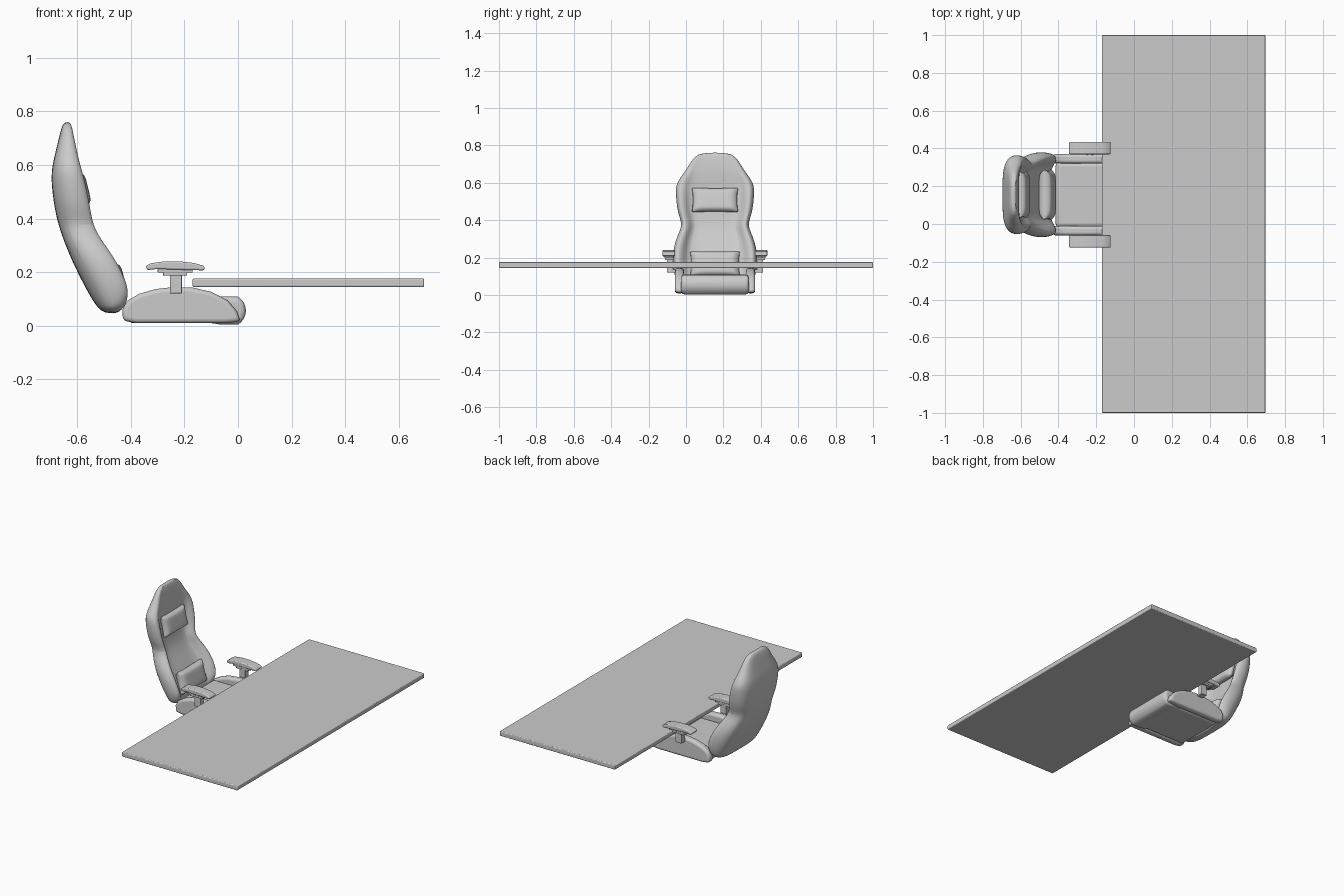
import bpy, bmesh, math
from mathutils import Vector

if "Cube" in bpy.data.objects:
    bpy.data.objects.remove(bpy.data.objects["Cube"])

CY = 0.155  # chair centre line in y


def add_mesh(name, verts, faces):
    me = bpy.data.meshes.new(name)
    me.from_pydata(verts, [], faces)
    bm = bmesh.new()
    bm.from_mesh(me)
    bmesh.ops.recalc_face_normals(bm, faces=bm.faces)
    bm.to_mesh(me)
    bm.free()
    ob = bpy.data.objects.new(name, me)
    bpy.context.collection.objects.link(ob)
    return ob


def smooth(ob, bevel=0, segs=3, subsurf=0):
    if bevel:
        m = ob.modifiers.new("bevel", 'BEVEL')
        m.width, m.segments = bevel, segs
        m.limit_method, m.angle_limit = 'ANGLE', math.radians(40)
    if subsurf:
        m = ob.modifiers.new("subsurf", 'SUBSURF')
        m.levels = m.render_levels = subsurf
    bpy.ops.object.select_all(action='DESELECT')
    bpy.context.view_layer.objects.active = ob
    ob.select_set(True)
    bpy.ops.object.shade_smooth_by_angle(angle=math.radians(45))
    return ob


def box(name, centre, size, tilt=0, bevel=0.004, segs=3, subsurf=0):
    x, y, z = (s / 2 for s in size)
    v = [(a, b, c) for a in (-x, x) for b in (-y, y) for c in (-z, z)]
    f = [(0, 1, 3, 2), (4, 6, 7, 5), (0, 4, 5, 1), (2, 3, 7, 6), (0, 2, 6, 4), (1, 5, 7, 3)]
    ob = add_mesh(name, v, f)
    ob.location = centre
    ob.rotation_euler.y = tilt
    return smooth(ob, bevel, segs, subsurf)


def loft(name, rings):
    n = len(rings[0])
    v = [p for r in rings for p in r]
    f = [(i * n + j, i * n + (j + 1) % n, (i + 1) * n + (j + 1) % n, (i + 1) * n + j)
         for i in range(len(rings) - 1) for j in range(n)]
    f += [tuple(range(n)), tuple(range(len(v) - n, len(v)))]
    return add_mesh(name, v, f)


def extrude_xz(name, profile, y0, y1):
    return loft(name, [[(x, y, z) for x, z in profile] for y in (y0, y1)])


def pillow(name, centre, size, tilt):
    # puffed cushion: thin rim, thick middle, corners pulled slightly outward
    n, v, f = 12, [], []
    for side in (1, -1):
        for i in range(n + 1):
            for j in range(n + 1):
                a, b = 2 * i / n - 1, 2 * j / n - 1
                t = 0.25 + 0.75 * ((1 - a ** 6) * (1 - b ** 6)) ** 0.5
                v.append((side * t * size[0] / 2,
                          a * (0.95 + 0.05 * b * b) * size[1] / 2,
                          b * (0.95 + 0.05 * a * a) * size[2] / 2))
    m = (n + 1) ** 2
    for o in (0, m):
        f += [(o + i * (n + 1) + j, o + i * (n + 1) + j + 1,
               o + (i + 1) * (n + 1) + j + 1, o + (i + 1) * (n + 1) + j)
              for i in range(n) for j in range(n)]
    rim = ([j for j in range(n)] + [i * (n + 1) + n for i in range(n)]
           + [n * (n + 1) + j for j in range(n, 0, -1)] + [i * (n + 1) for i in range(n, 0, -1)])
    f += [(a, b, b + m, a + m) for a, b in zip(rim, rim[1:] + rim[:1])]
    ob = add_mesh(name, v, f)
    ob.location, ob.rotation_euler.y = centre, tilt
    return smooth(ob, subsurf=1)


# desk top
box("desk_top", (0.263, 0, 0.16), (0.865, 2.0, 0.031), bevel=0.005)

# backrest: sections as (back x, back z, front x, front z, half width, centre recess)
sections = [
    (-0.495, 0.045, -0.445, 0.045, 0.185, 1.0),
    (-0.525, 0.065, -0.412, 0.085, 0.208, 0.80),
    (-0.562, 0.125, -0.402, 0.145, 0.224, 0.62),
    (-0.620, 0.240, -0.450, 0.245, 0.226, 0.58),
    (-0.652, 0.320, -0.510, 0.325, 0.198, 0.60),
    (-0.672, 0.380, -0.538, 0.375, 0.172, 0.65),
    (-0.686, 0.440, -0.548, 0.435, 0.200, 0.65),
    (-0.699, 0.540, -0.568, 0.540, 0.210, 0.70),
    (-0.694, 0.600, -0.588, 0.600, 0.208, 0.80),
    (-0.680, 0.655, -0.604, 0.660, 0.160, 0.95),
    (-0.664, 0.725, -0.618, 0.730, 0.120, 1.0),
    (-0.652, 0.762, -0.626, 0.762, 0.080, 1.0),
]
rings = []
for bx, bz, fx, fz, w, r in sections:
    half = [(0.30, 0), (0.68, 0.03), (0.93, 0.22), (1.02, 0.55), (0.98, 0.88),
            (0.88, 1.02), (0.74, 0.6 + 0.4 * r), (0.64, r), (0.30, r)]
    ring = [(0, 0)] + half + [(0, r)] + [(-u, t) for u, t in reversed(half)]
    rings.append([(bx + (fx - bx) * t, CY + u * w, bz + (fz - bz) * t) for u, t in ring])
smooth(loft("backrest", rings), subsurf=2)

# head and lumbar cushions
pillow("head_cushion", (-0.587, CY, 0.508), (0.055, 0.25, 0.135), -0.24)
pillow("lumbar_cushion", (-0.458, CY, 0.165), (0.07, 0.27, 0.145), -0.27)

# seat cushion and front roll
box("seat_cushion", (-0.235, CY, 0.054), (0.36, 0.35, 0.09), bevel=0.025, segs=5)
roll = [(-0.12, 0.012), (-0.06, 0.003), (0.0, 0.004), (0.024, 0.022), (0.03, 0.055),
        (0.024, 0.09), (0.0, 0.108), (-0.06, 0.109), (-0.12, 0.104)]
smooth(extrude_xz("seat_front_roll", roll, CY - 0.182, CY + 0.182), bevel=0.02, segs=4)

# arched side bolsters and armrests on both sides
arch = [(-0.43, 0.018), (-0.432, 0.06), (-0.415, 0.092), (-0.37, 0.118), (-0.31, 0.136),
        (-0.24, 0.144), (-0.17, 0.142), (-0.10, 0.126), (-0.04, 0.095), (-0.005, 0.055),
        (0.01, 0.015), (-0.05, 0.009), (-0.38, 0.009)]
pad = [(-0.338, 0.207), (-0.346, 0.222), (-0.325, 0.233), (-0.28, 0.239), (-0.22, 0.240),
       (-0.165, 0.234), (-0.13, 0.224), (-0.122, 0.214), (-0.13, 0.206), (-0.18, 0.208),
       (-0.24, 0.209), (-0.30, 0.212)]
for s, side in ((-1, "right"), (1, "left")):
    smooth(extrude_xz(side + "_seat_bolster", arch, CY + s * 0.166, CY + s * 0.215),
           bevel=0.016, segs=4)
    smooth(extrude_xz(side + "_armrest_pad", pad, CY + s * 0.214, CY + s * 0.28),
           bevel=0.006)
    box(side + "_armrest_plate", (-0.235, CY + s * 0.245, 0.205), (0.13, 0.05, 0.014), bevel=0.002)
    box(side + "_armrest_bracket", (-0.235, CY + s * 0.245, 0.194), (0.09, 0.046, 0.014), bevel=0.002)
    box(side + "_armrest_post", (-0.232, CY + s * 0.240, 0.157), (0.044, 0.034, 0.075), bevel=0.003)
    box(side + "_armrest_mount", (-0.232, CY + s * 0.215, 0.128), (0.04, 0.05, 0.018), bevel=0.003)
